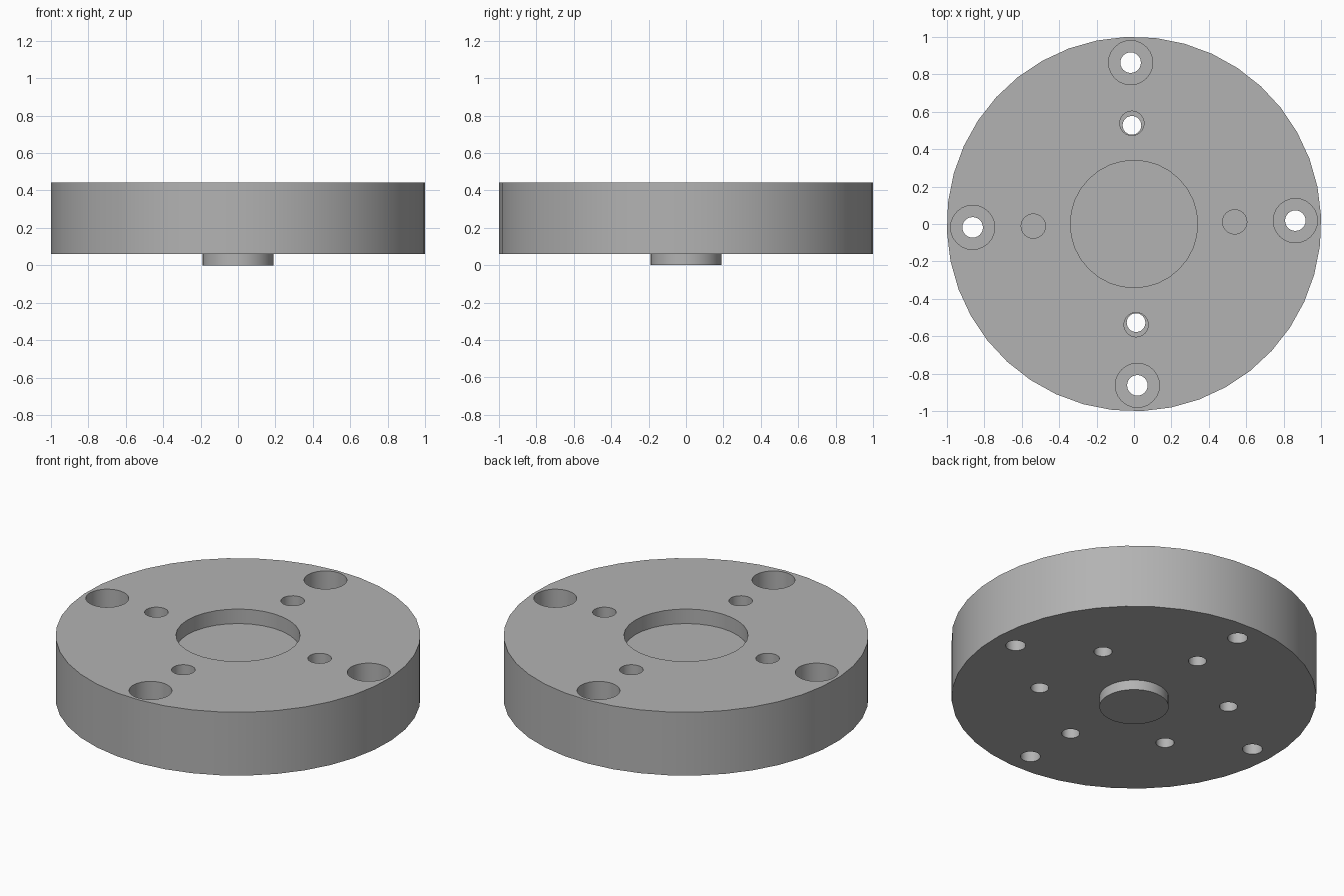
import bpy, bmesh, math
from mathutils import Matrix, Vector

cube = bpy.data.objects.get("Cube")
if cube:
    bpy.data.objects.remove(cube, do_unlink=True)

BASE, TOP = 0.06, 0.443      # disc underside and top face
TURN = 1.2                   # rotation of the hole pattern, degrees

steel = bpy.data.materials.new("grey_steel")
steel.use_nodes = True
grey = (0.45, 0.45, 0.45, 1)
steel.diffuse_color = grey
steel.node_tree.nodes["Principled BSDF"].inputs["Base Color"].default_value = grey


def stepped_pin(bm, x, y, profile, sides, phase=0):
    """Closed turned solid from (radius, z) pairs listed bottom to top."""
    rings = []
    for r, z in profile:
        rings.append([bm.verts.new((x + r * math.cos(a), y + r * math.sin(a), z))
                      for a in (math.radians(phase) + i * math.tau / sides
                                for i in range(sides))])
    for low, high in zip(rings, rings[1:]):
        for i in range(sides):
            j = (i + 1) % sides
            bm.faces.new((low[i], low[j], high[j], high[i]))
    bm.faces.new(rings[0][::-1])
    bm.faces.new(rings[-1])


def ring_of_pins(bm, count, distance, profile, sides=24):
    for i in range(count):
        a = math.radians(TURN + 90) + i * math.tau / count
        stepped_pin(bm, distance * math.cos(a), distance * math.sin(a), profile, sides)


def make_object(name, bm):
    bmesh.ops.recalc_face_normals(bm, faces=bm.faces)
    mesh = bpy.data.meshes.new(name)
    bm.to_mesh(mesh)
    bm.free()
    mesh.materials.append(steel)
    obj = bpy.data.objects.new(name, mesh)
    bpy.context.collection.objects.link(obj)
    return obj


def select_only(obj):
    bpy.ops.object.select_all(action='DESELECT')
    obj.select_set(True)
    bpy.context.view_layer.objects.active = obj


def cut(body, cutter):
    cutter.hide_render = True
    mod = body.modifiers.new("cut", 'BOOLEAN')
    mod.operation, mod.solver, mod.object = 'DIFFERENCE', 'EXACT', cutter
    select_only(body)
    bpy.ops.object.modifier_apply(modifier=mod.name)
    bpy.data.objects.remove(cutter, do_unlink=True)


# Disc with the centring boss below it
bm = bmesh.new()
stepped_pin(bm, 0, 0, [(0.19, 0), (0.19, BASE), (1, BASE), (1, TOP)], 40, 2.4)
flange = make_object("flange_disc", bm)

# Upper side: centre recess, counterbored bolt holes, inner holes
bm = bmesh.new()
stepped_pin(bm, 0, 0, [(0.34, TOP - 0.088), (0.34, TOP + 0.1)], 32)
ring_of_pins(bm, 4, 0.862, [(0.055, -0.1), (0.055, 0.22), (0.118, 0.22), (0.118, TOP + 0.1)])
ring_of_pins(bm, 4, 0.538, [(0.065, 0.24), (0.065, TOP + 0.1)])
cut(flange, make_object("upper_cutter", bm))

# Underside: six smaller holes, two of them meeting holes from above
bm = bmesh.new()
ring_of_pins(bm, 6, 0.527, [(0.05, -0.1), (0.05, 0.26)])
cut(flange, make_object("lower_cutter", bm))

select_only(flange)
bpy.ops.object.shade_smooth_by_angle(angle=math.radians(30))
